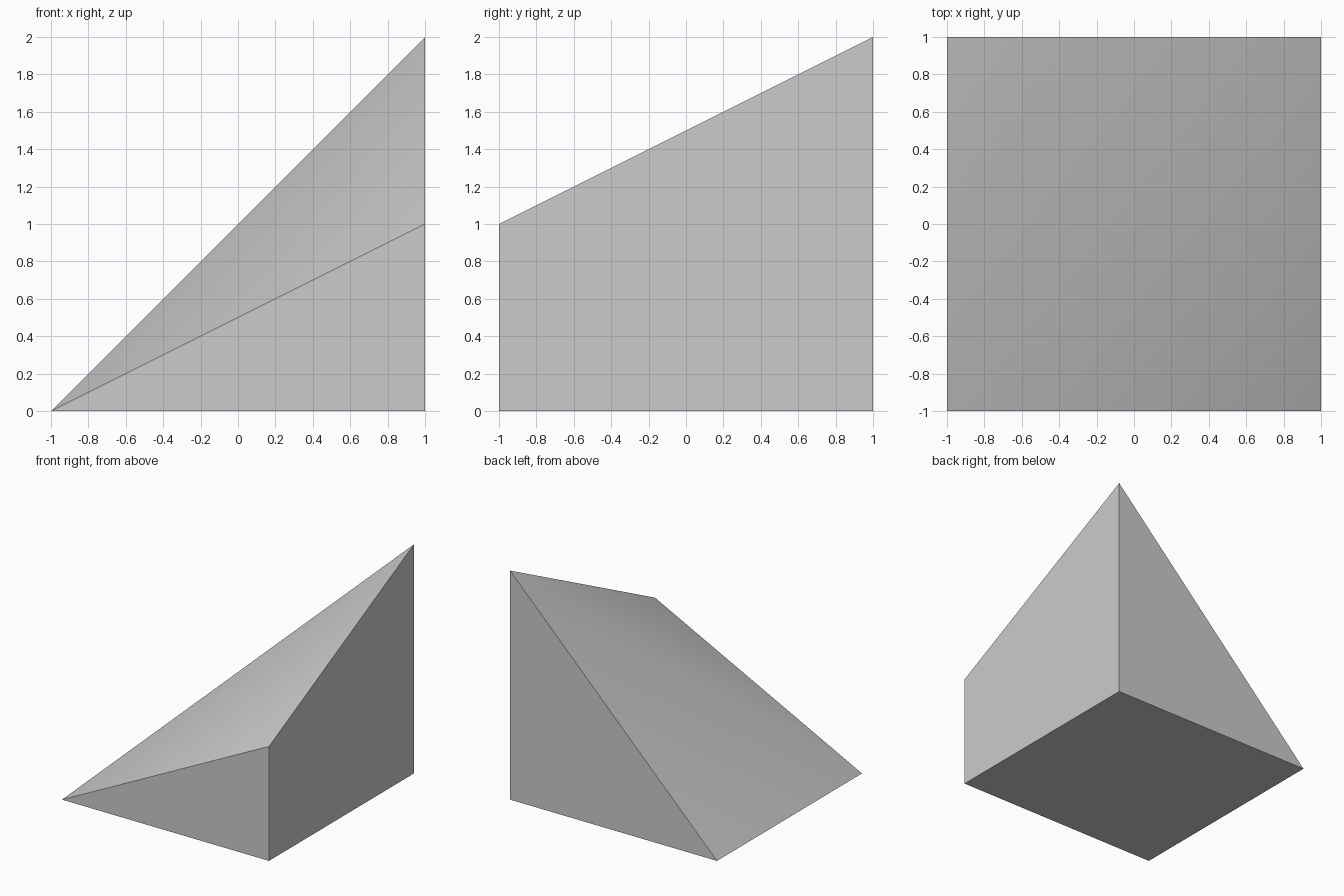
import bpy, bmesh, math

cube = bpy.data.objects.get("Cube")
if cube:
    bpy.data.objects.remove(cube, do_unlink=True)

# Plain grey material
grey = bpy.data.materials.new("light grey")
grey.use_nodes = True
colour = (0.6, 0.6, 0.6, 1)
grey.diffuse_color = colour
grey.node_tree.nodes["Principled BSDF"].inputs["Base Color"].default_value = colour

# Wedge: a ramp rising to +x, with the back corner twice as high as the front
bm = bmesh.new()


def corner(x, y, z):
    return bm.verts.new((x, y, z))


front_toe, back_toe = corner(-1, -1, 0), corner(-1, 1, 0)
front_heel, back_heel = corner(1, -1, 0), corner(1, 1, 0)
front_peak, back_peak = corner(1, -1, 1), corner(1, 1, 2)

for loop in (
    (front_toe, back_toe, back_heel, front_heel),    # base
    (front_toe, front_heel, front_peak),             # front side
    (back_toe, back_peak, back_heel),                # back side
    (front_heel, back_heel, back_peak, front_peak),  # upright end
    (front_toe, front_peak, back_peak),              # ramp, folded on its diagonal
    (front_toe, back_peak, back_toe),
):
    bm.faces.new(loop)
bmesh.ops.recalc_face_normals(bm, faces=bm.faces)

mesh = bpy.data.meshes.new("twisted_ramp")
bm.to_mesh(mesh)
bm.free()
mesh.materials.append(grey)
ramp = bpy.data.objects.new("twisted_ramp", mesh)
bpy.context.collection.objects.link(ramp)

# Soft fold on the ramp, sharp outer edges
bpy.ops.object.select_all(action="DESELECT")
ramp.select_set(True)
bpy.context.view_layer.objects.active = ramp
bpy.ops.object.shade_smooth_by_angle(angle=math.radians(40))
